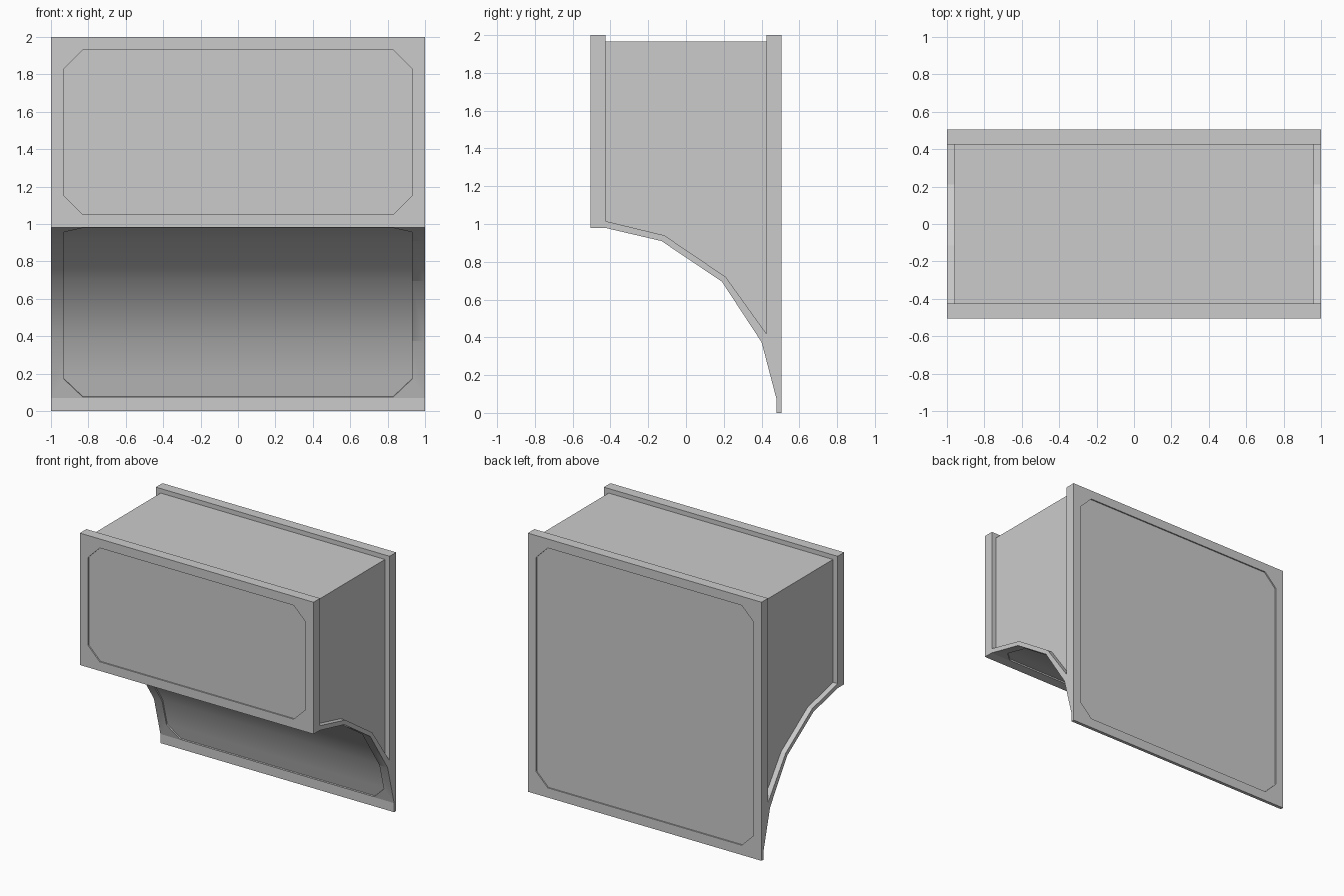
import bpy, bmesh
from math import radians
from mathutils import Vector

if "Cube" in bpy.data.objects:
    bpy.data.objects.remove(bpy.data.objects["Cube"])

DEPTH = 0.01


def loft(name, sections):
    """Closed solid through equal-length loops of points."""
    bm = bmesh.new()
    rings = [[bm.verts.new(p) for p in s] for s in sections]
    n = len(rings[0])
    for a, b in zip(rings, rings[1:]):
        for i in range(n):
            j = (i + 1) % n
            bm.faces.new((a[i], a[j], b[j], b[i]))
    bm.faces.new(rings[0])
    bm.faces.new(rings[-1])
    bmesh.ops.recalc_face_normals(bm, faces=bm.faces)
    me = bpy.data.meshes.new(name)
    bm.to_mesh(me)
    bm.free()
    ob = bpy.data.objects.new(name, me)
    bpy.context.collection.objects.link(ob)
    return ob


def extrude_x(name, profile, half):
    return loft(name, [[(x, y, z) for y, z in profile] for x in (-half, half)])


def panel_cutter(name, y0, y1, z0, z1, w=0.93, c=0.1):
    quarter = [(w - c, z0), (w, z0 + c), (w, z1 - c), (w - c, z1)]
    outline = quarter + [(-x, z) for x, z in reversed(quarter)]
    return loft(name, [[(x, y, z) for x, z in outline] for y in (y0, y1)])


# Side profiles: outer underside curve and inner edge of the rim
outer = [(-0.43, 0.98), (-0.13, 0.91), (0.19, 0.695), (0.40, 0.375), (0.48, 0.07)]
inner = [(0.425, 0.42), (0.21, 0.72), (-0.115, 0.94), (-0.425, 1.015)]

frame = extrude_x("outer_frame", [(-0.505, 2), (-0.505, 0.98)] + outer +
                  [(0.48, 0), (0.505, 0), (0.505, 2), (0.425, 2)] + inner +
                  [(-0.425, 2)], 1.0)
extrude_x("inner_core", inner + [(-0.425, 1.965), (0.425, 1.965)], 0.96)

# Recess cutters for the flat front and back
cutters = [panel_cutter("front_recess", -0.6, -0.505 + DEPTH, 1.05, 1.93),
           panel_cutter("back_recess", 0.505 - DEPTH, 0.6, 0.075, 1.93)]

# Recess cutter following the curved underside
rows = [(-0.425, 0.979, 0.83), (-0.33, 0.957, 0.93), (-0.13, 0.91, 0.93),
        (0.19, 0.695, 0.93), (0.40, 0.375, 0.93), (0.454, 0.17, 0.93),
        (0.479, 0.075, 0.83)]
sections = []
for i, (y, z, w) in enumerate(rows):
    a, b = rows[max(i - 1, 0)], rows[min(i + 1, len(rows) - 1)]
    t = Vector((b[0] - a[0], b[1] - a[1])).normalized()
    n = Vector((-t.y, t.x)) * DEPTH
    p = Vector((y, z))
    hi, lo = p + n, p - 3 * n
    sections.append([(-w, *hi), (w, *hi), (w, *lo), (-w, *lo)])
cutters.append(loft("underside_recess", sections))

# Carve the recesses
bpy.context.view_layer.objects.active = frame
for cut in cutters:
    mod = frame.modifiers.new(cut.name, 'BOOLEAN')
    mod.operation = 'DIFFERENCE'
    mod.solver = 'EXACT'
    mod.object = cut
    bpy.ops.object.modifier_apply(modifier=mod.name)
for cut in cutters:
    bpy.data.objects.remove(cut)

# Smooth only the curved underside
bm = bmesh.new()
bm.from_mesh(frame.data)
bm.normal_update()
for f in bm.faces:
    f.smooth = abs(f.normal.x) < 0.1 and -0.99 < f.normal.z < -0.1 and f.normal.y < 0
for e in bm.edges:
    e.smooth = e.calc_face_angle(3) < radians(35)
bm.to_mesh(frame.data)
bm.free()
